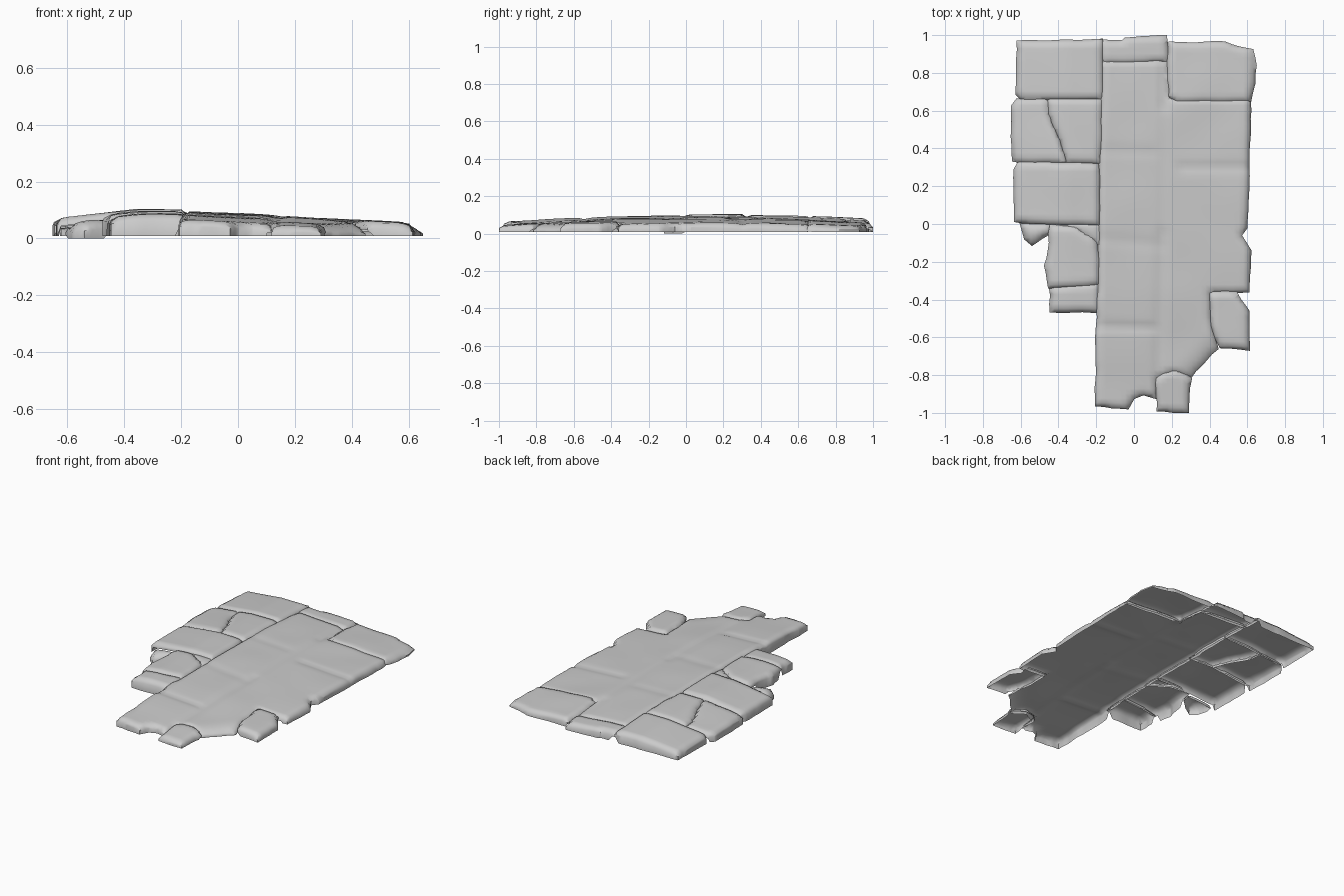
import bpy, bmesh, math
from mathutils import Vector, noise, geometry

if "Cube" in bpy.data.objects:
    bpy.data.objects.remove(bpy.data.objects["Cube"])

GRID = 0.025      # spacing of the surface mesh on each stone
BASE = 0.008      # level of the open underside
stones = []       # (name, outline, options), built at the end


def ground(x, y):
    """Gently domed height of the whole worn pavement."""
    h = 0.098 - 0.053 * max(0, x + 0.2) - 0.10 * max(0, -0.35 - x)
    h -= 0.028 * (y - 0.1) ** 2 + 0.35 * max(0, x - 0.6)
    return h + 0.005 * noise.noise(Vector((x * 4, y * 4, 3)))


def seg_dist(p, a, b):
    q, t = geometry.intersect_point_line(p, a, b)
    return (p - a.lerp(b, min(1, max(0, t)))).length


def loop_edges(pts):
    return list(zip(pts, pts[1:] + pts[:1]))


def rough_outline(pts):
    """Cut the outline into short pieces and make it slightly uneven."""
    out = []
    for a, b in loop_edges(pts):
        n = max(1, round((b - a).length / 0.045))
        for k in range(n):
            p = a.lerp(b, k / n)
            if k:
                p.x += 0.006 * noise.noise(p * 12 + Vector((5, 0, 0)))
                p.y += 0.006 * noise.noise(p * 12 + Vector((0, 9, 0)))
            out.append(p)
    return out


def stone(name, pts, **options):
    stones.append((name, [Vector((x, y, 0)) for x, y in pts], options))


def build(name, pts, lift=0.0, drop=0.022, radius=0.03, seams=(), base=BASE):
    others = [e for n, o, _ in stones if n != name for e in loop_edges(o)]

    def in_joint(p):
        return min(seg_dist(p, a, b) for a, b in others) < 0.024

    outline = rough_outline(pts)
    if sum(a.x * b.y - b.x * a.y for a, b in loop_edges(outline)) < 0:
        outline.reverse()
    # push joint edges outwards so that neighbouring stones meet
    pushed = []
    for i, p in enumerate(outline):
        t = (outline[(i + 1) % len(outline)] - outline[i - 1]).normalized()
        pushed.append(p + Vector((t.y, -t.x, 0)) * (0.009 if in_joint(p) else 0.002))
    outline = pushed
    for p in outline:
        p.y = min(1, max(-1, p.y))
    bm = bmesh.new()
    face = bm.faces.new([bm.verts.new(p) for p in outline])
    bm.normal_update()
    for t in (0.004, 0.007, 0.010):
        bmesh.ops.inset_region(bm, faces=[face], thickness=t, use_even_offset=False)
    # grid the worn top face
    for axis in (0, 1):
        lo = min(p[axis] for p in outline)
        hi = max(p[axis] for p in outline)
        for k in range(math.ceil(lo / GRID), math.floor(hi / GRID) + 1):
            co, no = Vector((0, 0, 0)), Vector((0, 0, 0))
            co[axis], no[axis] = k * GRID + 0.003, 1
            bmesh.ops.bisect_plane(bm, geom=bm.verts[:] + bm.edges[:] + bm.faces[:],
                                   plane_co=co, plane_no=no, dist=0.001)
    edge = loop_edges(outline)
    cuts = [(Vector((a, b, 0)), Vector((c, d, 0)), depth, w) for a, b, c, d, depth, w in seams]
    for v in bm.verts:
        p = v.co.copy()
        u = 1 - min(1, min(seg_dist(p, a, b) for a, b in edge) / radius)
        z = ground(p.x, p.y) + lift - drop * (1 - math.sqrt(max(0, 1 - u * u)))
        for a, b, depth, w in cuts:
            z -= depth * math.exp(-(seg_dist(p, a, b) / w) ** 2)
        v.co.z = max(z, base + 0.01)
    # side walls: full height outside, a short lip in the joints; underside stays open
    rim = [e for e in bm.edges if e.is_boundary]
    for v in bmesh.ops.extrude_edge_only(bm, edges=rim)["geom"]:
        if isinstance(v, bmesh.types.BMVert):
            joint = in_joint(Vector((v.co.x, v.co.y, 0)))
            v.co.z = max(base, v.co.z - 0.008) if joint else base
    bmesh.ops.recalc_face_normals(bm, faces=bm.faces[:])
    if sum(f.normal.z * f.calc_area() for f in bm.faces) < 0:
        bmesh.ops.reverse_faces(bm, faces=bm.faces[:])
    mesh = bpy.data.meshes.new(name)
    bm.to_mesh(mesh)
    bm.free()
    obj = bpy.data.objects.new(name, mesh)
    bpy.context.collection.objects.link(obj)
    bpy.ops.object.select_all(action='DESELECT')
    obj.select_set(True)
    bpy.context.view_layer.objects.active = obj
    bpy.ops.object.shade_smooth_by_angle(angle=math.radians(50))


# fused centre and right paving, with shallow worn seams
stone("main_slab", [(-0.165, 0.86), (0.175, 0.86), (0.185, 0.66), (0.61, 0.66), (0.62, 0.6),
                    (0.61, 0.3), (0.6, -0.02), (0.57, -0.06), (0.62, -0.14), (0.61, -0.36),
                    (0.4, -0.36), (0.4, -0.5), (0.44, -0.66), (0.3, -0.81), (0.2, -0.78),
                    (0.12, -0.82), (0.115, -0.92), (0.05, -0.905), (0.0, -0.925), (-0.03, -0.98),
                    (-0.205, -0.965), (-0.2, -0.54), (-0.185, -0.3), (-0.18, 0.3)],
      seams=[(0.16, 0.86, 0.16, 0.62, 0.010, 0.018),
             (0.16, 0.62, 0.15, -0.05, 0.003, 0.02),
             (0.15, -0.05, 0.13, -0.82, 0.007, 0.025),
             (-0.18, 0.39, 0.1, 0.38, 0.004, 0.025),
             (-0.18, -0.08, 0.14, -0.11, 0.004, 0.03),
             (-0.2, -0.54, 0.1, -0.55, 0.009, 0.020),
             (0.25, 0.3, 0.61, 0.3, 0.008, 0.022),
             (0.3, -0.81, 0.44, -0.66, 0.014, 0.05)])

# left column
stone("left_stone_back", [(-0.62, 0.97), (-0.17, 0.975), (-0.172, 0.665), (-0.59, 0.66),
                          (-0.625, 0.685)], lift=0.004)
stone("left_cracked_stone_outer", [(-0.65, 0.625), (-0.62, 0.655), (-0.46, 0.66), (-0.455, 0.58),
                                   (-0.36, 0.33), (-0.645, 0.332)], lift=0.002)
stone("left_cracked_stone_inner", [(-0.455, 0.66), (-0.175, 0.657), (-0.178, 0.325),
                                   (-0.355, 0.33), (-0.375, 0.41), (-0.445, 0.58)], lift=0.003)
stone("left_stone_middle", [(-0.635, 0.29), (-0.61, 0.325), (-0.195, 0.315), (-0.185, 0.25),
                            (-0.187, 0.0), (-0.635, 0.012)], lift=0.005)
stone("left_chip", [(-0.6, 0.003), (-0.44, -0.003), (-0.445, -0.045), (-0.49, -0.08),
                    (-0.54, -0.115), (-0.58, -0.08)], lift=-0.015, drop=0.035, radius=0.06,
      base=0.0)
stone("left_broken_stone", [(-0.44, -0.01), (-0.31, -0.02), (-0.205, -0.09), (-0.187, -0.2),
                            (-0.19, -0.315), (-0.45, -0.335), (-0.475, -0.22), (-0.455, -0.14)])
stone("left_broken_corner", [(-0.42, -0.002), (-0.187, 0.0), (-0.187, -0.11), (-0.22, -0.075),
                             (-0.31, -0.02)], lift=-0.008, drop=0.012)
stone("left_stone_front", [(-0.445, -0.337), (-0.19, -0.317), (-0.187, -0.467),
                           (-0.445, -0.467)], lift=-0.006)

# back edge and right pieces
stone("back_small_stone", [(-0.17, 0.97), (-0.06, 0.973), (-0.05, 0.985), (0.172, 1.0),
                           (0.177, 0.86), (-0.165, 0.855)], lift=-0.002)
stone("right_stone_back", [(0.19, 0.96), (0.48, 0.965), (0.55, 0.94), (0.63, 0.925),
                           (0.648, 0.84), (0.64, 0.74), (0.615, 0.655), (0.23, 0.648),
                           (0.187, 0.68), (0.182, 0.85)], lift=0.005)
stone("right_broken_stone", [(0.405, -0.365), (0.54, -0.365), (0.61, -0.46), (0.612, -0.67),
                             (0.46, -0.65), (0.415, -0.54)], lift=0.01)
stone("front_broken_stone", [(0.11, -0.83), (0.15, -0.79), (0.22, -0.775), (0.3, -0.82),
                             (0.29, -1.0), (0.12, -0.99), (0.125, -0.91)], lift=0.002)

for entry in stones:
    build(entry[0], entry[1], **entry[2])
